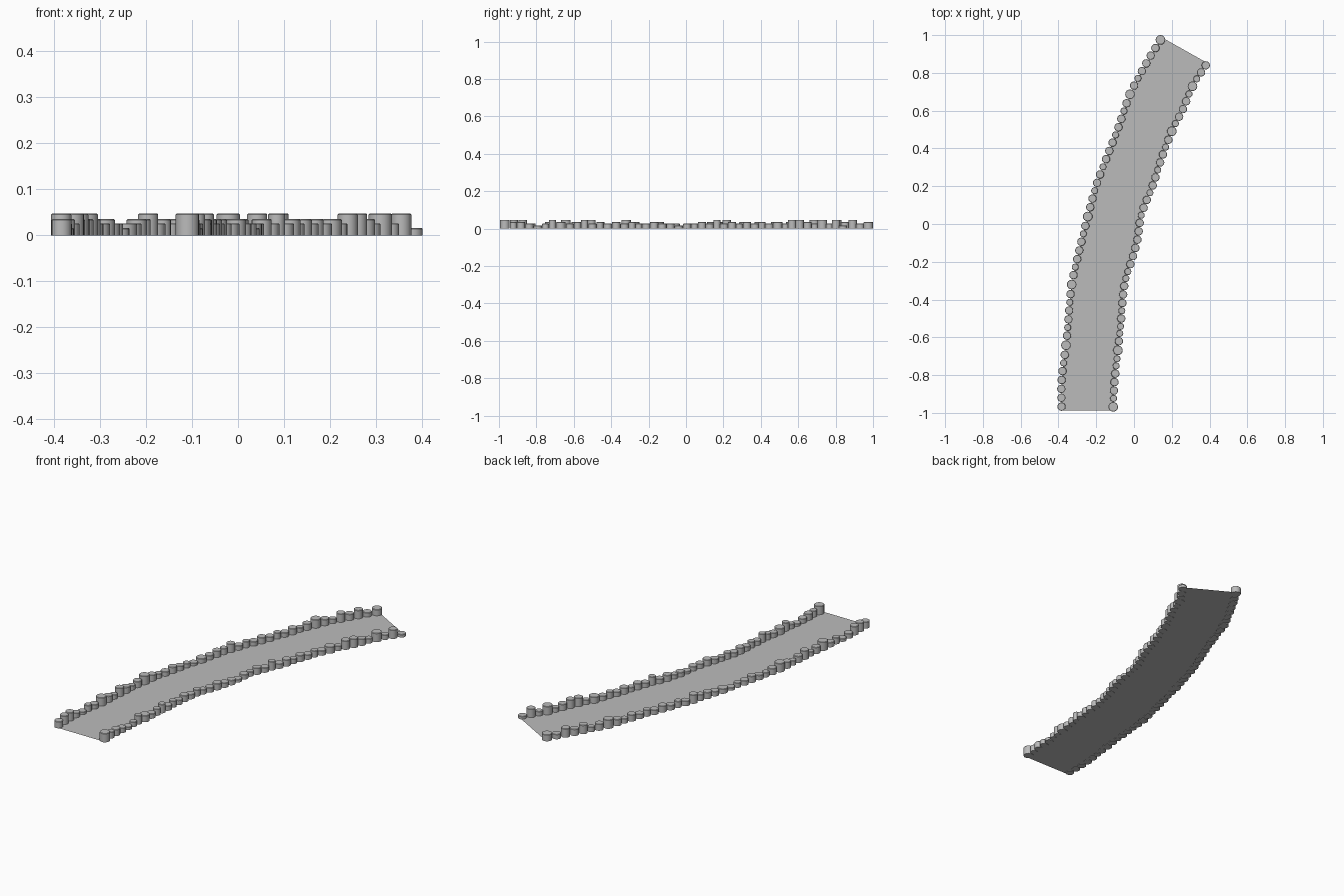
import bpy
import bmesh
import math
from mathutils import Vector, Matrix

cube = bpy.data.objects.get("Cube")
if cube:
    bpy.data.objects.remove(cube, do_unlink=True)

# One grey stone colour
stone = bpy.data.materials.new("stone_grey")
stone.use_nodes = True
grey = (0.5, 0.5, 0.5, 1.0)
stone.diffuse_color = grey
stone.node_tree.nodes["Principled BSDF"].inputs["Base Color"].default_value = grey

# Kerb lines, from the back end to the front end
LEFT_LINE = [(.14, .975), (.07, .86), (-.02, .69), (-.08, .52), (-.13, .39),
             (-.195, .22), (-.245, .04), (-.29, -.14), (-.33, -.32),
             (-.347, -.5), (-.36, -.64), (-.383, -.82), (-.384, -.967)]
RIGHT_LINE = [(.38, .84), (.31, .73), (.26, .61), (.2, .49), (.14, .33),
              (.1, .205), (.04, .053), (.02, -.074), (-.003, -.164),
              (-.05, -.32), (-.07, -.53), (-.085, -.667), (-.103, -.836),
              (-.11, -.968)]

# Stone sizes along each line: small, medium, big; heights: a (low) to d (tall)
RADIUS = {"S": .0185, "M": .022, "B": .0255}
HEIGHT = {"a": .016, "b": .026, "c": .035, "d": .047}
LEFT_SIZES = "BMMMMSMBMSMMSMMMSMMSMMBMSMMMSMBMSMMSMBMSMMMMM"
LEFT_HEIGHTS = "cbdcdbcdcbcbcbcbcbdccbbabbcbbcdcbcdbcdbcabddc"
RIGHT_SIZES = "MMSBSMMMSBMSMMSMMSMMSMMMMMMSSMMMSMSSMBSSMMMSB"
RIGHT_HEIGHTS = "adbdbcddbcbcbcbcbdbcbbabbcbbcbcbcbdcbcdbabccd"


def smooth_line(points, steps=8):
    """Catmull-Rom line through the given points."""
    p = [Vector(q) for q in points]
    p = [p[0] * 2 - p[1]] + p + [p[-1] * 2 - p[-2]]
    out = []
    for a, b, c, d in zip(p, p[1:], p[2:], p[3:]):
        for i in range(steps):
            t = i / steps
            out.append(b + (c - a) * t / 2 + (a * 2 - b * 5 + c * 4 - d) * t * t / 2
                       + (b * 3 - a - c * 3 + d) * t ** 3 / 2)
    return out + [p[-2]]


def point_at(line, fraction):
    """Point at a fraction of the line's length."""
    lengths = [(b - a).length for a, b in zip(line, line[1:])]
    left = fraction * sum(lengths)
    for a, b, length in zip(line, line[1:], lengths):
        if left <= length:
            return a.lerp(b, left / length)
        left -= length
    return line[-1].copy()


def finish(name, bm):
    mesh = bpy.data.meshes.new(name)
    bm.to_mesh(mesh)
    bm.free()
    mesh.materials.append(stone)
    obj = bpy.data.objects.new(name, mesh)
    bpy.context.collection.objects.link(obj)
    return obj


def kerb(name, line, sizes, heights):
    """Row of touching round stones with softened tops."""
    radii = [RADIUS[s] for s in sizes]
    places = [0]
    for a, b in zip(radii, radii[1:]):
        places.append(places[-1] + a + b)
    bm = bmesh.new()
    for place, r, letter in zip(places, radii, heights):
        h = HEIGHT[letter]
        spot = point_at(line, place / places[-1])
        bmesh.ops.create_cone(bm, cap_ends=True, segments=16, radius1=r, radius2=r,
                              depth=h, matrix=Matrix.Translation((spot.x, spot.y, h / 2)))
    rims = [e for e in bm.edges if all(v.co.z > .01 for v in e.verts)]
    bmesh.ops.bevel(bm, geom=rims, offset=.002, segments=1, affect='EDGES')
    obj = finish(name, bm)
    bpy.ops.object.select_all(action='DESELECT')
    obj.select_set(True)
    bpy.context.view_layer.objects.active = obj
    bpy.ops.object.shade_smooth_by_angle(angle=math.radians(30))


left_line, right_line = smooth_line(LEFT_LINE), smooth_line(RIGHT_LINE)
kerb("left_kerb_stones", left_line, LEFT_SIZES, LEFT_HEIGHTS)
kerb("right_kerb_stones", right_line, RIGHT_SIZES, RIGHT_HEIGHTS)

# Flat path surface between the two kerbs, reaching slightly past the end stones
bm = bmesh.new()
rows = []
COUNT = 32
for i in range(COUNT + 1):
    row = []
    for line in (left_line, right_line):
        spot = point_at(line, i / COUNT)
        if i == 0:
            spot += (line[0] - line[1]).normalized() * .015
        if i == COUNT:
            spot += (line[-1] - line[-2]).normalized() * .02
        row.append(bm.verts.new((spot.x, spot.y, .002)))
    rows.append(row)
for (a, b), (c, d) in zip(rows, rows[1:]):
    bm.faces.new((a, c, d, b))
finish("path_surface", bm)
